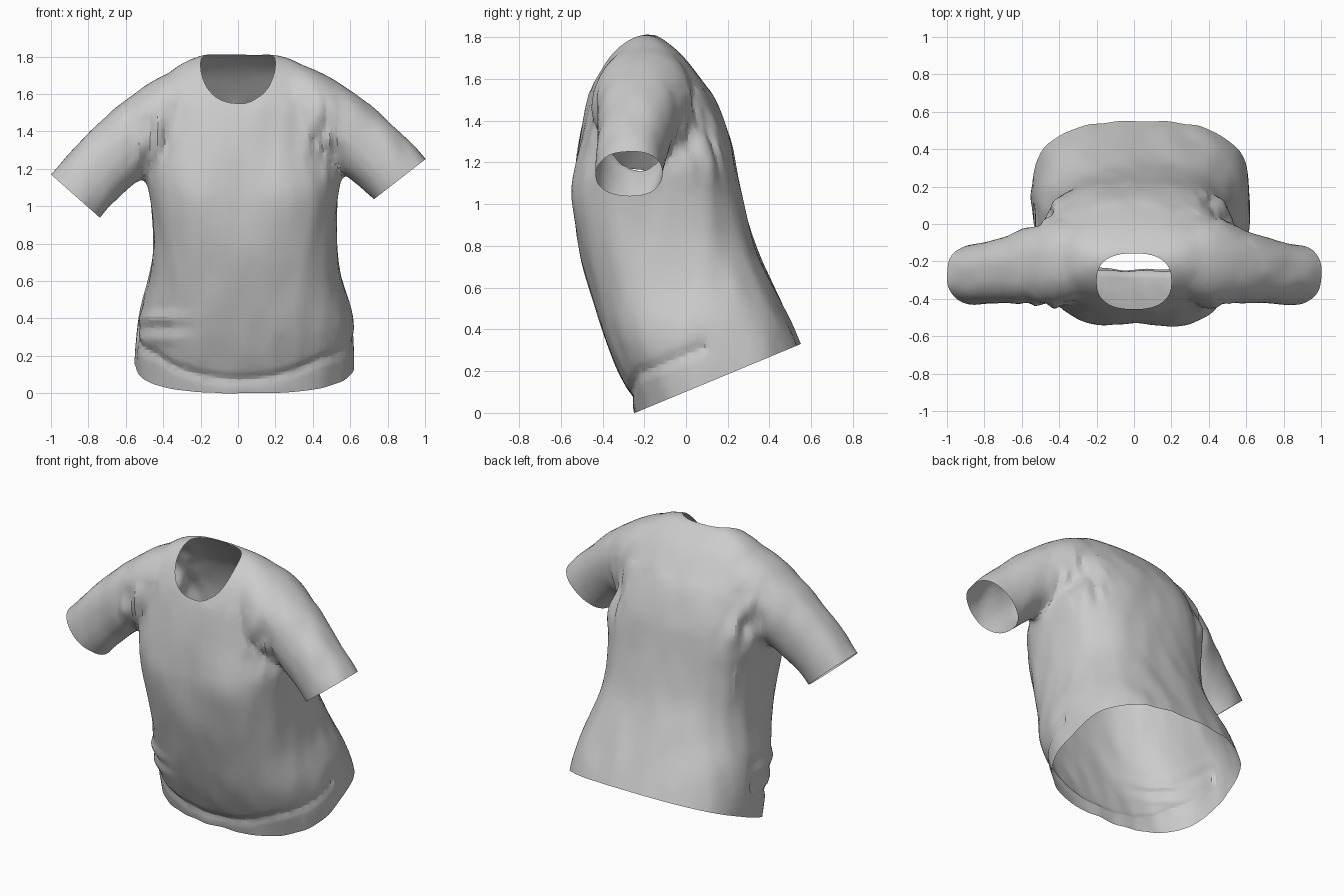
import bpy, bmesh, math
from mathutils import Vector, noise

if "Cube" in bpy.data.objects:
    bpy.data.objects.remove(bpy.data.objects["Cube"], do_unlink=True)


def make_material(name, grey):
    mat = bpy.data.materials.new(name)
    mat.use_nodes = True
    colour = (grey, grey, grey, 1)
    mat.diffuse_color = colour
    bsdf = next(n for n in mat.node_tree.nodes if n.type == 'BSDF_PRINCIPLED')
    bsdf.inputs["Base Color"].default_value = colour
    bsdf.inputs["Roughness"].default_value = 0.8
    return mat


cloth = make_material("light grey cloth", 0.6)
offcut = make_material("offcut", 0.1)


def make_object(name, bm):
    mesh = bpy.data.meshes.new(name)
    bm.to_mesh(mesh)
    bm.free()
    for m in (cloth, offcut):
        mesh.materials.append(m)
    obj = bpy.data.objects.new(name, mesh)
    bpy.context.collection.objects.link(obj)
    return obj


def smooth_rows(rows, steps=4):
    """Pass a smooth spline through the rows of ring measurements."""
    rows = [Vector(r) for r in rows]
    last = len(rows) - 1
    for i in range(last):
        a, b, c, d = (rows[min(max(i + k, 0), last)] for k in (-1, 0, 1, 2))
        for s in range(steps):
            t = s / steps
            yield b + ((c - a) * t + (2 * a - 5 * b + 4 * c - d) * t ** 2
                       + (3 * b - a - 3 * c + d) * t ** 3) / 2
    yield rows[last]


def power(v, e):
    return math.copysign(abs(v) ** e, v)


def ring(bm, centre, u, v, bulge, n=48):
    """Rounded oval spanned by the half axes u and v."""
    verts = []
    for i in range(n):
        a = 2 * math.pi * i / n
        verts.append(bm.verts.new(centre + u * power(math.cos(a), bulge) + v * power(math.sin(a), bulge)))
    return verts


def loft(bm, rings):
    for a, b in zip(rings, rings[1:]):
        for i in range(len(a)):
            j = (i + 1) % len(a)
            bm.faces.new((a[i], a[j], b[j], b[i]))
    bm.faces.new(rings[0][::-1])
    bm.faces.new(rings[-1])


# Torso: front y, front z, back y, back z, right x, left x
TORSO = [
    (-.21, -.12, .60, .22, -.55, .62),
    (-.245, .0, .55, .33, -.55, .62),
    (-.275, .10, .51, .42, -.545, .62),
    (-.375, .32, .45, .54, -.525, .61),
    (-.46, .58, .385, .68, -.47, .55),
    (-.52, .80, .315, .85, -.45, .525),
    (-.55, 1.02, .265, 1.05, -.47, .535),
    (-.535, 1.17, .24, 1.18, -.5, .55),
    (-.51, 1.32, .212, 1.32, -.49, .51),
    (-.47, 1.5, .14, 1.5, -.46, .47),
    (-.435, 1.6, .072, 1.6, -.42, .44),
    (-.37, 1.71, -.015, 1.71, -.37, .4),
    (-.30, 1.78, -.09, 1.775, -.27, .3),
    (-.24, 1.812, -.145, 1.812, -.17, .19),
]
bm = bmesh.new()
rings = []
for yf, zf, yb, zb, xr, xl in smooth_rows(TORSO):
    centre = Vector(((xl + xr) / 2, (yf + yb) / 2, (zf + zb) / 2))
    rings.append(ring(bm, centre, Vector(((xl - xr) / 2, 0, 0)),
                      Vector((0, (yb - yf) / 2, (zb - zf) / 2)), 0.74))
loft(bm, rings)

# Sleeves: top x, top z, bottom x, bottom z, middle y, half depth
SLEEVE = [
    (.2, 1.78, .2, 1.35, -.2, .17),
    (.4, 1.735, .38, 1.24, -.2, .24),
    (.6, 1.62, .5, 1.21, -.22, .205),
    (.8, 1.46, .6, 1.15, -.25, .175),
    (1.005, 1.255, .725, 1.035, -.27, .16),
    (1.08, 1.16, .81, .94, -.27, .155),
]
for side, drop in ((1, 0), (-1, .085)):
    rings = []
    for tx, tz, bx, bz, y, depth in smooth_rows(SLEEVE):
        top = Vector((side * tx, y, tz - drop * tx))
        low = Vector((side * bx, y, bz - 1.3 * drop * bx))
        rings.append(ring(bm, (top + low) / 2, (top - low) / 2, Vector((0, depth, 0)), 0.92))
    loft(bm, rings)
bmesh.ops.recalc_face_normals(bm, faces=bm.faces[:])
shirt = make_object("shirt", bm)
bpy.context.view_layer.objects.active = shirt
shirt.select_set(True)


def apply_modifier(kind, **settings):
    mod = shirt.modifiers.new(kind.lower(), kind)
    for key, value in settings.items():
        setattr(mod, key, value)
    bpy.ops.object.modifier_apply(modifier=mod.name)


# Fuse torso and sleeves into one soft skin
apply_modifier('REMESH', mode='VOXEL', voxel_size=0.02)
apply_modifier('SMOOTH', factor=0.5, iterations=6)


def bump(value, middle, width):
    return math.exp(-((value - middle) / width) ** 2)


# Cloth folds: drape, armpit bunching, chest hollow, hip folds, sagging crease above the hem
hem_point = Vector((0, -.245, 0))
hem_tilt = math.atan2(.33, .795)
hem_up = Vector((0, -math.sin(hem_tilt), math.cos(hem_tilt)))
bm = bmesh.new()
bm.from_mesh(shirt.data)
bm.normal_update()
moves = []
for v in bm.verts:
    p = v.co
    front = 1 if p.y < .1 else 0
    drape = noise.noise(Vector((p.x * 9, p.y * 9, p.z * 3)))
    bunch = noise.noise(Vector((p.x * 18, p.y * 12, p.z * 6 + 5)))
    near = bump(abs(p.x), .46, .1) * bump(p.z, 1.36, .17)
    d = (p - hem_point).dot(hem_up)
    crease = bump(d, .075 + .45 * min(p.x * p.x, .2), .03) * front
    chest = (bump(abs(p.x), .28, .12) - 1.5 * bump(p.x, 0, .13)) * bump(p.z, 1.05, .2) * front
    hip = math.sin(p.z * 50) * bump(p.x, -.42, .14) * bump(p.z, .36, .1) * front
    calm = 1 if p.z < 1.55 else .3
    moves.append((v, v.normal * (.009 * drape * calm + .04 * bunch * near
                                 - .014 * crease + .013 * chest + .01 * hip)))
for v, move in moves:
    v.co += move
for f in bm.faces:
    f.material_index = 0
bm.to_mesh(shirt.data)
bm.free()
apply_modifier('DECIMATE', ratio=0.3)

# Neck opening, with its cut walls marked as offcut
bm = bmesh.new()
loft(bm, [ring(bm, Vector((0, -.306, z)), Vector((.2, 0, 0)), Vector((0, .149, 0)), .8)
          for z in (1.25, 2.05)])
bmesh.ops.recalc_face_normals(bm, faces=bm.faces[:])
for f in bm.faces:
    f.material_index = 1
cutter = make_object("neck_cutter", bm)
cutter.hide_render = True
apply_modifier('BOOLEAN', operation='DIFFERENCE', object=cutter,
               solver='EXACT', material_mode='TRANSFER')
bpy.data.objects.remove(cutter, do_unlink=True)

bm = bmesh.new()
bm.from_mesh(shirt.data)
walls = [f for f in bm.faces if shirt.data.materials[f.material_index] == offcut]
bmesh.ops.delete(bm, geom=walls, context='FACES')


def trim(point, outward, chosen):
    """Cut away cloth beyond a plane, touching only the chosen faces."""
    faces = [f for f in bm.faces if chosen(f.calc_center_median())]
    edges = {e for f in faces for e in f.edges}
    verts = {v for f in faces for v in f.verts}
    bmesh.ops.bisect_plane(bm, geom=list(verts) + list(edges) + faces, dist=1e-5,
                           plane_co=point, plane_no=outward, clear_outer=True)


# Hem and cuff openings
trim(hem_point, -hem_up, lambda c: c.z < .8)
for top, low in (((1, 1.25), (.73, 1.04)), ((-1, 1.17), (-.74, .94))):
    side = math.copysign(1, top[0])
    middle = Vector(((top[0] + low[0]) / 2, -.27, (top[1] + low[1]) / 2))
    edge = Vector((top[0] - low[0], 0, top[1] - low[1]))
    out = Vector((side * edge.z, 0, -abs(edge.x))).normalized()
    trim(middle, out, lambda c: c.x * side > .64 and c.z > .7)

for f in bm.faces:
    f.material_index = 0
bm.to_mesh(shirt.data)
bm.free()
shirt.data.materials.clear()
shirt.data.materials.append(cloth)
bpy.data.materials.remove(offcut)
bpy.ops.object.shade_smooth_by_angle(angle=math.radians(16))
